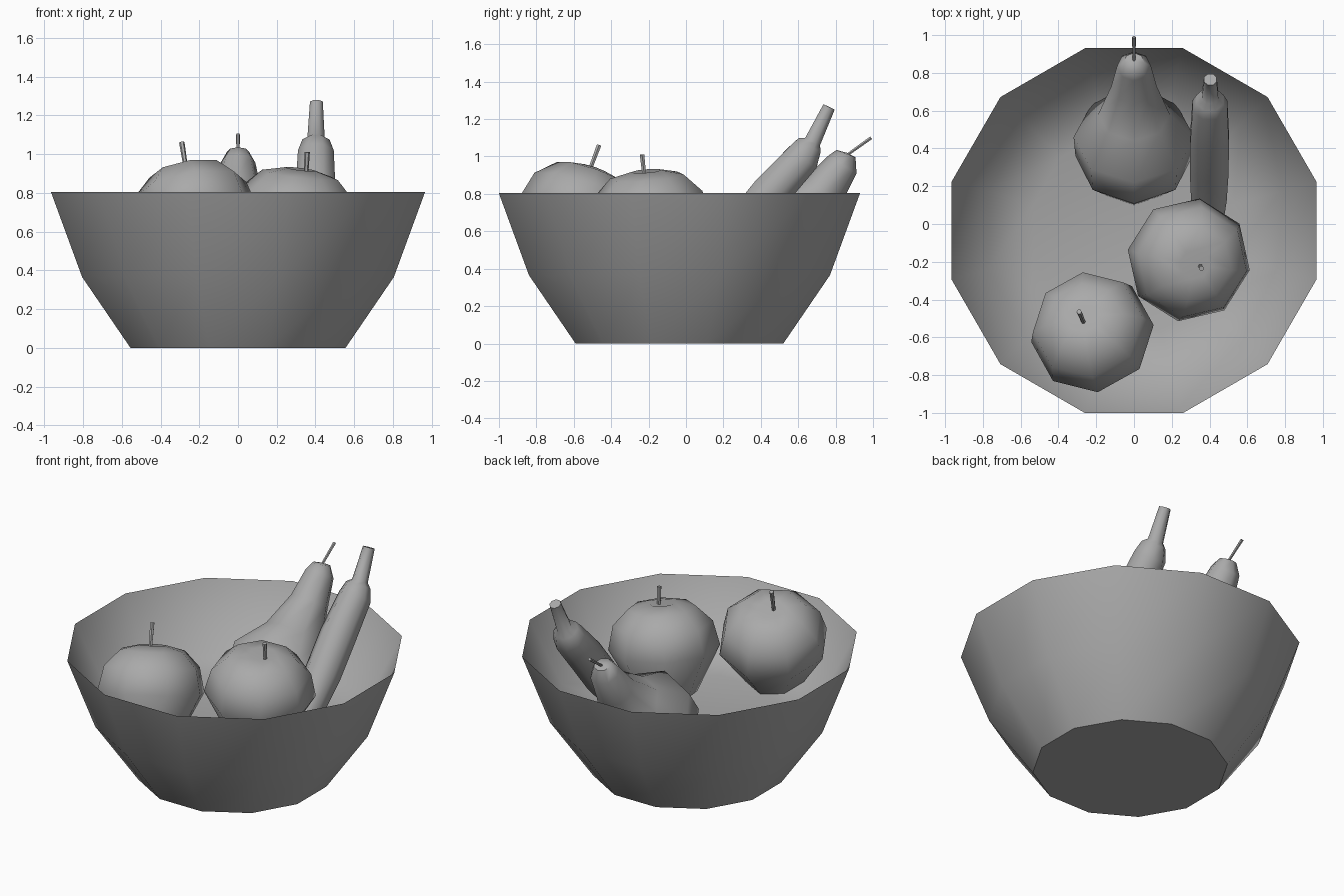
import bpy
import bmesh
import math
from mathutils import Vector

cube = bpy.data.objects.get("Cube")
if cube:
    bpy.data.objects.remove(cube, do_unlink=True)

grey = bpy.data.materials.new("plain grey")
grey.use_nodes = True
COLOUR = (0.4, 0.4, 0.4, 1)
grey.diffuse_color = COLOUR
grey.node_tree.nodes["Principled BSDF"].inputs["Base Color"].default_value = COLOUR


def loft(name, path, radii, sides, turn=0, cap_end=True):
    """Skin a row of round sections along a path; a zero radius makes a point."""
    path = [Vector(p) for p in path]
    overall = path[-1] - path[0]
    bm = bmesh.new()
    rings = []
    for i, (centre, radius) in enumerate(zip(path, radii)):
        axis = path[min(i + 1, len(path) - 1)] - path[max(i - 1, 0)]
        if axis.dot(overall) <= 0:
            axis = overall.copy()
        axis.normalize()
        side = (Vector((1, 0, 0)) - axis * axis.x).normalized()
        up = axis.cross(side)
        if radius == 0:
            rings.append([bm.verts.new(centre)] * sides)
            continue
        angles = [math.radians(turn) + math.tau * k / sides for k in range(sides)]
        rings.append([bm.verts.new(centre + radius * (side * math.cos(a) + up * math.sin(a)))
                      for a in angles])
    for low, high in zip(rings, rings[1:]):
        for k in range(sides):
            n = (k + 1) % sides
            corners = dict.fromkeys((low[k], low[n], high[n], high[k]))
            bm.faces.new(list(corners))
    if radii[0]:
        bm.faces.new(rings[0][::-1])
    if cap_end and radii[-1]:
        bm.faces.new(rings[-1])
    mesh = bpy.data.meshes.new(name)
    bm.to_mesh(mesh)
    bm.free()
    mesh.materials.append(grey)
    mesh.shade_smooth()
    mesh.set_sharp_from_angle(angle=math.radians(55))
    obj = bpy.data.objects.new(name, mesh)
    bpy.context.collection.objects.link(obj)
    return obj


# Bowl: faceted outside with a flat base, and a shallower rounded inside
BOWL_Y = -0.035
loft("bowl_outside", [(0, BOWL_Y, z) for z in (0, 0.365, 0.805)], (0.575, 0.833, 1.0),
     12, turn=15, cap_end=False)
inside = loft("bowl_inside", [(0, BOWL_Y, z) for z in (0.34, 0.36, 0.42, 0.805)],
              (0, 0.55, 0.8, 1.0), 12, turn=15, cap_end=False)
inside.data.flip_normals()

# Apples: a rounded profile swept along a leaning axis, plus a stem
APPLE_RADII = (0, 0.18, 0.33, 0.295, 0.2, 0.08, 0)
APPLE_HEIGHTS = (-0.26, -0.28, 0.0, 0.15, 0.245, 0.275, 0.25)


def apple(name, centre, lean, turn, stem):
    centre, axis = Vector(centre), Vector(lean).normalized()
    loft(name, [centre + axis * h for h in APPLE_HEIGHTS], APPLE_RADII, 8, turn)
    loft(name + "_stem", stem, (0.011, 0.014), 6)


apple("front_apple", (-0.22, -0.58, 0.675), (-0.17, 0.31, 0.93), 5,
      [(-0.265, -0.525, 0.9), (-0.29, -0.465, 1.06)])
apple("side_apple", (0.29, -0.19, 0.65), (0.12, -0.08, 0.98), -10,
      [(0.35, -0.22, 0.87), (0.357, -0.235, 1.01)])

# Pear leaning on the back of the bowl
PEAR = [(0.2, 0.17, 0.0), (0.24, 0.21, 0.17), (0.36, 0.40, 0.31), (0.46, 0.52, 0.32),
        (0.58, 0.65, 0.19), (0.73, 0.81, 0.12), (0.835, 0.955, 0.09),
        (0.855, 1.015, 0.055), (0.86, 1.02, 0.0)]
loft("pear", [(0, y, z) for y, z, r in PEAR], [r for y, z, r in PEAR], 8)
loft("pear_stem", [(0, 0.85, 1.0), (0, 0.99, 1.1)], (0.008, 0.01), 6)

# Banana curving up out of the bowl, ending in its thick stalk
BANANA = [(-0.12, 0.27, 0.03), (0.0, 0.33, 0.08), (0.15, 0.46, 0.102), (0.3, 0.62, 0.111),
          (0.455, 0.81, 0.111), (0.625, 0.995, 0.1), (0.66, 1.06, 0.076),
          (0.677, 1.08, 0.048), (0.765, 1.265, 0.036)]
loft("banana", [(0.392 + 0.01 * z, y, z) for y, z, r in BANANA], [r for y, z, r in BANANA],
     8, turn=22.5)
